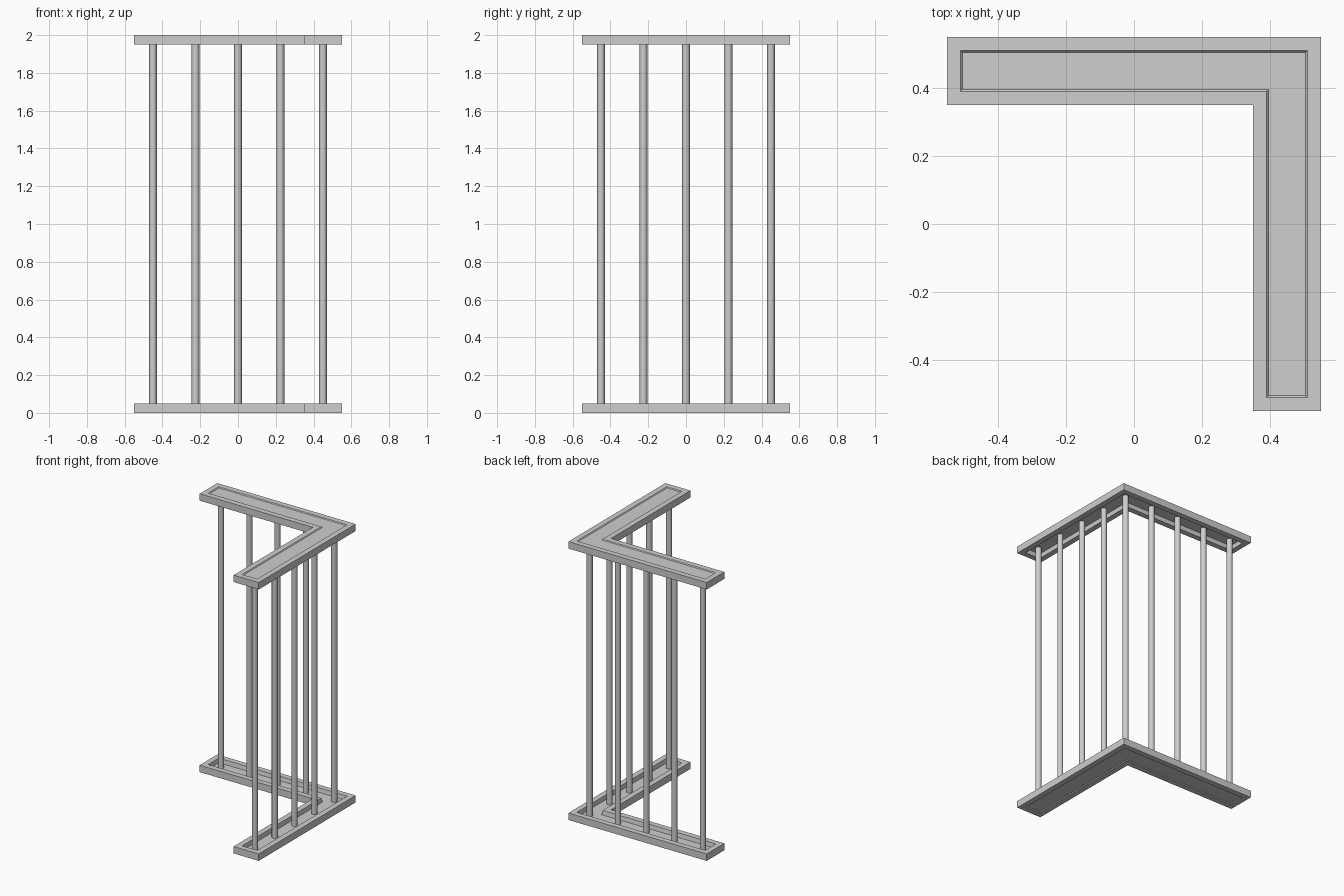
import bpy, bmesh, math

if "Cube" in bpy.data.objects:
    bpy.data.objects.remove(bpy.data.objects["Cube"])

grey = bpy.data.materials.new("plain grey")
grey.diffuse_color = (0.62, 0.62, 0.62, 1)
grey.use_nodes = True
grey.node_tree.nodes["Principled BSDF"].inputs["Base Color"].default_value = grey.diffuse_color


def finish(bm, name):
    bmesh.ops.recalc_face_normals(bm, faces=bm.faces[:])
    mesh = bpy.data.meshes.new(name)
    bm.to_mesh(mesh)
    bm.free()
    mesh.materials.append(grey)
    ob = bpy.data.objects.new(name, mesh)
    bpy.context.collection.objects.link(ob)
    return ob


def l_outline(i):
    """Corner outline of the L, moved inwards by i."""
    a, b = 0.55 - i, 0.35 + i
    return [(-a, a), (a, a), (a, -a), (b, -a), (b, b), (-a, b)]


def plate(name, flip):
    # rings from the outer shallow panel, round the rim, to the inner deep recess
    rings = [(0.045, 0.006), (0.04, 0), (0, 0), (0, 0.05), (0.04, 0.05), (0.045, 0.02)]
    bm = bmesh.new()
    loops = [[bm.verts.new((x, y, 2 - z if flip else z)) for x, y in l_outline(i)]
             for i, z in rings]
    for lo, hi in zip(loops, loops[1:]):
        for k in range(6):
            n = (k + 1) % 6
            bm.faces.new((lo[k], lo[n], hi[n], hi[k]))
    # mitred panel floors
    for v in (loops[0], loops[-1]):
        bm.faces.new((v[0], v[1], v[4], v[5]))
        bm.faces.new((v[1], v[2], v[3], v[4]))
    return finish(bm, name)


def pole(name, x, y):
    bm = bmesh.new()
    bmesh.ops.create_cone(bm, cap_ends=True, segments=12, radius1=0.02, radius2=0.02, depth=1.964)
    bmesh.ops.translate(bm, verts=bm.verts[:], vec=(x, y, 1))
    for f in bm.faces:
        f.smooth = len(f.verts) == 4
    for e in bm.edges:
        e.smooth = all(len(f.verts) == 4 for f in e.link_faces)
    return finish(bm, name)


# base and top plates
plate("base_plate", False)
plate("top_plate", True)

# poles: one at the corner, four along each arm
pole("corner_pole", 0.45, 0.45)
for n, p in enumerate((-0.45, -0.225, 0, 0.225), 1):
    pole(f"back_pole_{n}", p, 0.45)
    pole(f"side_pole_{n}", 0.45, p)
